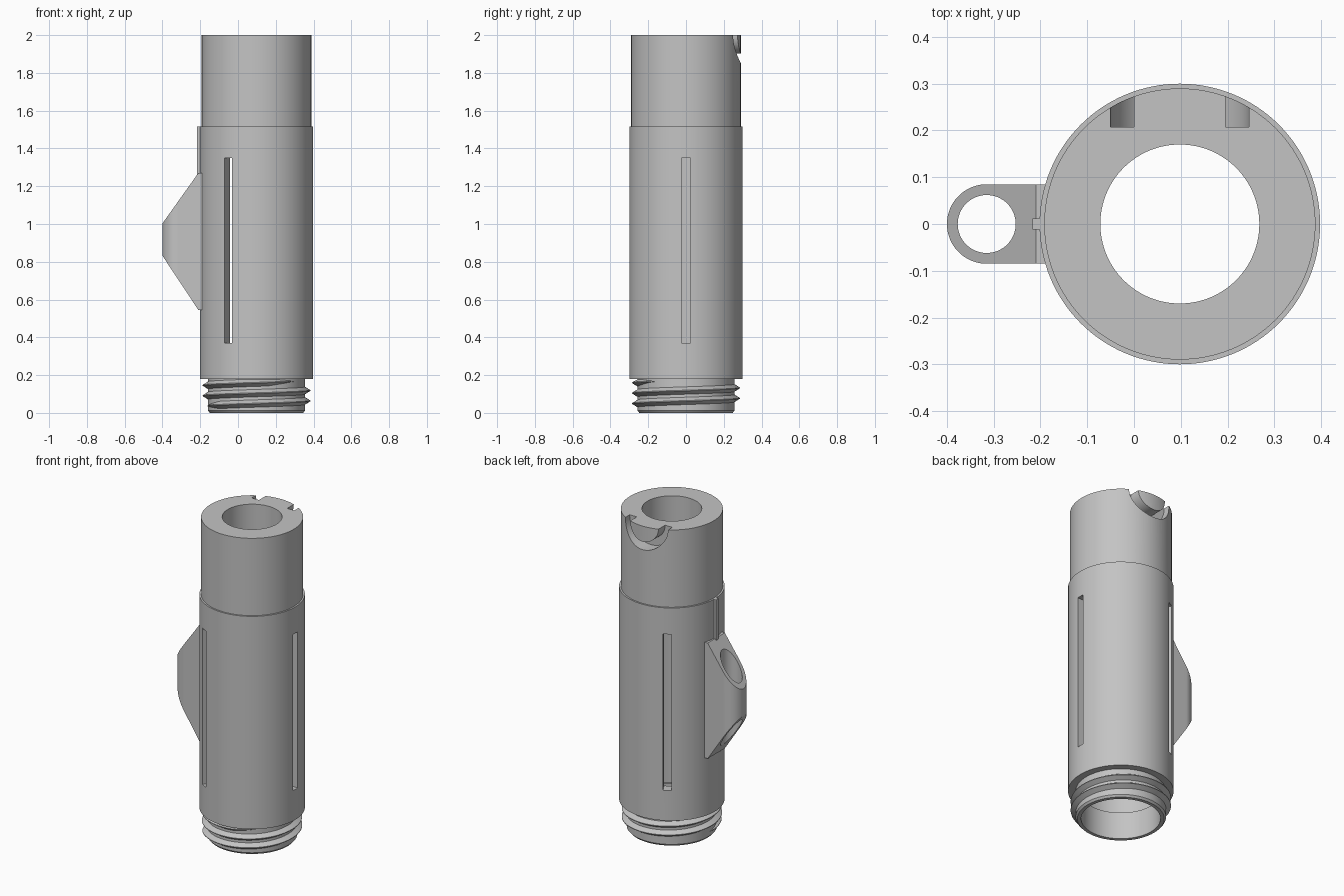
import bpy, bmesh
from math import sin, cos, pi, radians
from mathutils import Matrix, Vector

cube = bpy.data.objects.get("Cube")
if cube:
    bpy.data.objects.remove(cube)

CX = 0.098      # axis of the tube
SEG = 128

grey = bpy.data.materials.new("plain grey")
grey.use_nodes = True
grey.diffuse_color = (0.55, 0.55, 0.55, 1)
grey.node_tree.nodes["Principled BSDF"].inputs["Base Color"].default_value = grey.diffuse_color


def finish(name, bm):
    bmesh.ops.recalc_face_normals(bm, faces=bm.faces)
    mesh = bpy.data.meshes.new(name)
    bm.to_mesh(mesh)
    bm.free()
    mesh.materials.append(grey)
    obj = bpy.data.objects.new(name, mesh)
    bpy.context.collection.objects.link(obj)
    return obj


def activate(obj):
    bpy.ops.object.select_all(action='DESELECT')
    obj.select_set(True)
    bpy.context.view_layer.objects.active = obj


def smooth(obj):
    activate(obj)
    bpy.ops.object.shade_smooth_by_angle(angle=radians(25))


def boolean(obj, tool, operation='DIFFERENCE'):
    mod = obj.modifiers.new("cut", 'BOOLEAN')
    mod.operation, mod.object, mod.solver = operation, tool, 'EXACT'
    activate(obj)
    bpy.ops.object.modifier_apply(modifier=mod.name)
    bpy.data.objects.remove(tool)


def lathe(name, profile, matrix):
    """Spin a closed (radius, height) outline into a ring-shaped solid."""
    bm = bmesh.new()
    rings = []
    for i in range(SEG):
        a = 2 * pi * i / SEG
        rings.append([bm.verts.new(matrix @ Vector((r * cos(a), r * sin(a), z)))
                      for r, z in profile])
    n = len(profile)
    for i in range(SEG):
        p, q = rings[i], rings[(i + 1) % SEG]
        for j in range(n):
            k = (j + 1) % n
            bm.faces.new((p[j], q[j], q[k], p[k]))
    return finish(name, bm)


def prism(name, points, offset):
    """Extrude a flat outline along an offset."""
    bm = bmesh.new()
    face = bm.faces.new([bm.verts.new(p) for p in points])
    new = bmesh.ops.extrude_face_region(bm, geom=[face])["geom"]
    bmesh.ops.translate(bm, vec=offset,
                        verts=[v for v in new if isinstance(v, bmesh.types.BMVert)])
    return finish(name, bm)


def box(name, lo, hi, matrix=Matrix()):
    bm = bmesh.new()
    bmesh.ops.create_cube(bm, size=1)
    lo, hi = Vector(lo), Vector(hi)
    for v in bm.verts:
        v.co = matrix @ ((lo + hi) / 2 + v.co * (hi - lo))
    return finish(name, bm)


axis = Matrix.Translation((CX, 0, 0))

# Hollow tube with threaded neck core, shoulder and narrower top
tube = lathe("tube_body", [
    (0.226, 0), (0.247, 0), (0.257, 0.012), (0.257, 0.18), (0.30, 0.18),
    (0.30, 1.515), (0.29, 1.515), (0.29, 2), (0.17, 2), (0.17, 1.45),
    (0.238, 1.45), (0.238, 0.17), (0.226, 0.17)], axis)

# Three long slots around the tube
for turn in range(3):
    place = axis @ Matrix.Rotation(turn * 2 * pi / 3, 4, 'Z')
    boolean(tube, box("slot_cutter", (0.22, -0.024, 0.37), (0.35, 0.024, 1.35), place))

# Half-ring groove in the back of the top rim
groove = Matrix.Translation((CX, 0.207, 2)) @ Matrix.Rotation(-pi / 2, 4, 'X')
boolean(tube, lathe("groove_cutter",
                    [(0.098, 0), (0.148, 0), (0.148, 0.2), (0.098, 0.2)], groove))
smooth(tube)

# Helical thread ridge on the neck, fading into the core at both ends
PITCH, TURNS, STEPS = 0.055, 2.4, 240
bm = bmesh.new()
sections = []
for i in range(STEPS + 1):
    t = i / STEPS
    a = 2 * pi * TURNS * t + pi
    z = 0.036 + PITCH * TURNS * t
    fade = min(1, t * 20 + 0.05, (1 - t) * 20 + 0.05)
    half = 0.024 * fade
    tip = 0.254 + 0.031 * fade
    sections.append([bm.verts.new((CX + r * cos(a), r * sin(a), min(h, 0.181)))
                     for r, h in ((0.250, z - half), (tip, z - 0.002),
                                  (tip, z + 0.002), (0.250, z + half))])
for p, q in zip(sections, sections[1:]):
    for j in range(4):
        k = (j + 1) % 4
        bm.faces.new((p[j], q[j], q[k], p[k]))
bm.faces.new(sections[0])
bm.faces.new(sections[-1])
smooth(finish("screw_thread", bm))

# Side lug: sloped side profile, rounded in plan, with a vertical hole
HX, HR = -0.315, 0.085
profile = [(-0.15, 0.545), (-0.21, 0.545), (-0.402, 0.835),
           (-0.402, 1.0), (-0.21, 1.27), (-0.15, 1.27)]
lug = prism("side_lug", [(x, -0.1, z) for x, z in profile], (0, 0.2, 0))
arc = [pi / 2 + pi * i / 48 for i in range(49)]
plan = [(HX + HR * cos(a), HR * sin(a), 0.4) for a in arc]
plan += [(-0.16, -HR, 0.4), (-0.16, HR, 0.4)]
boolean(lug, prism("lug_plan", plan, (0, 0, 1)), 'INTERSECT')
circle = [2 * pi * i / 64 for i in range(64)]
boolean(lug, prism("hole_cutter",
                   [(HX + 0.062 * cos(a), 0.062 * sin(a), 0.3) for a in circle], (0, 0, 1.2)))
smooth(lug)

# Thin locating rib above the lug
box("locating_rib", (-0.217, -0.012, 1.26), (-0.18, 0.012, 1.515))
